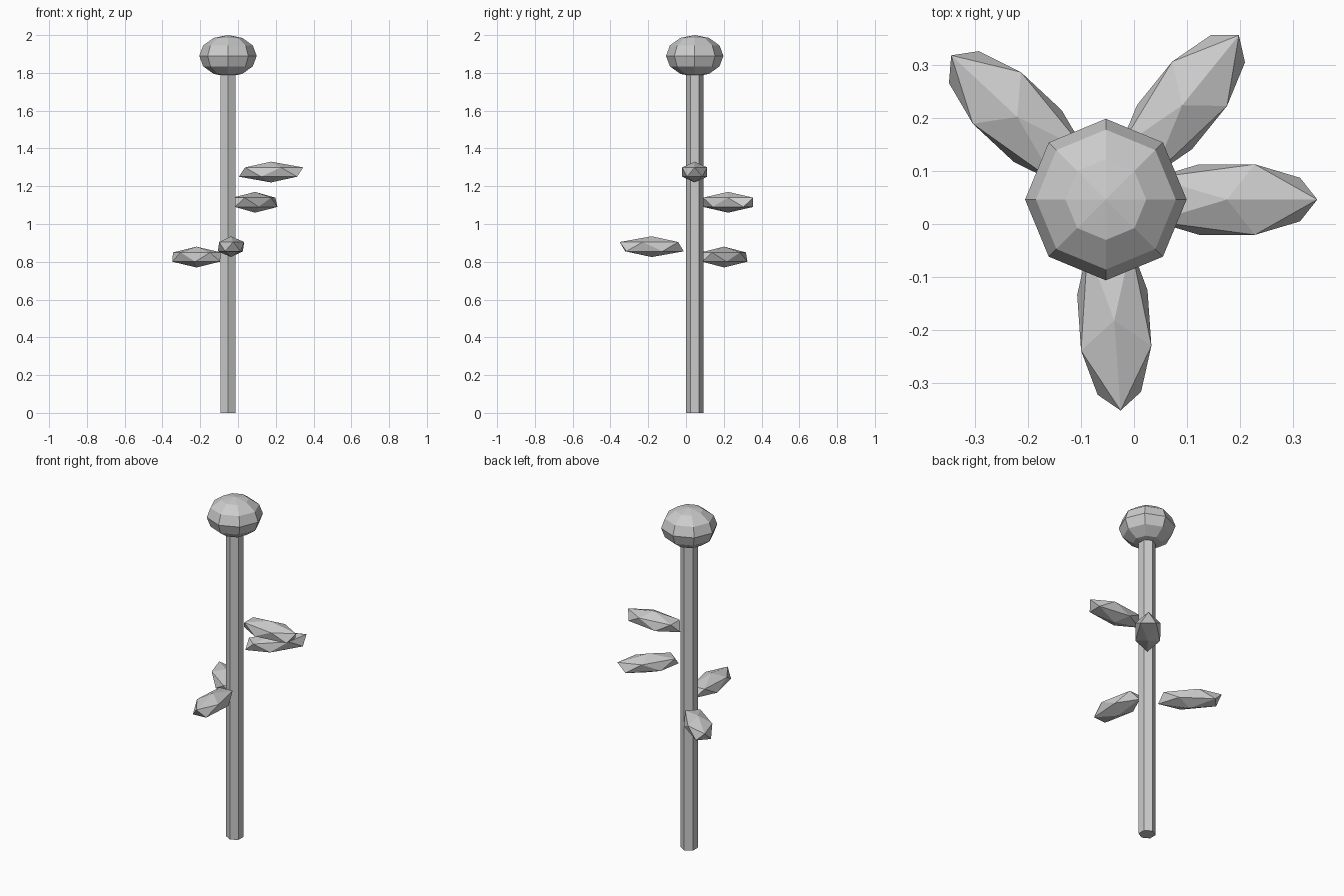
import bpy
from math import cos, sin, radians

if "Cube" in bpy.data.objects:
    bpy.data.objects.remove(bpy.data.objects["Cube"])

CX, CY = -0.053, 0.046  # stem axis

# Hexagonal stem
bpy.ops.mesh.primitive_cylinder_add(vertices=6, radius=0.046, depth=1.82,
                                    location=(CX, CY, 0.91))
bpy.context.object.name = "stem"

# Flattened flower bud on top
bpy.ops.mesh.primitive_uv_sphere_add(segments=8, ring_count=6, radius=1,
                                     location=(CX, CY, 1.89))
bud = bpy.context.object
bud.name = "bud"
bud.scale = (0.152, 0.152, 0.11)

# Leaves spiralling round the stem
for i, z in enumerate((1.275, 0.825, 0.88, 1.115)):
    a = radians(137 * i)
    bpy.ops.mesh.primitive_ico_sphere_add(
        subdivisions=1, radius=1, rotation=(0, 0, a),
        location=(CX + 0.228 * cos(a), CY + 0.228 * sin(a), z))
    leaf = bpy.context.object
    leaf.name = f"leaf_{i + 1}"
    leaf.scale = (0.19, 0.078, 0.055)
